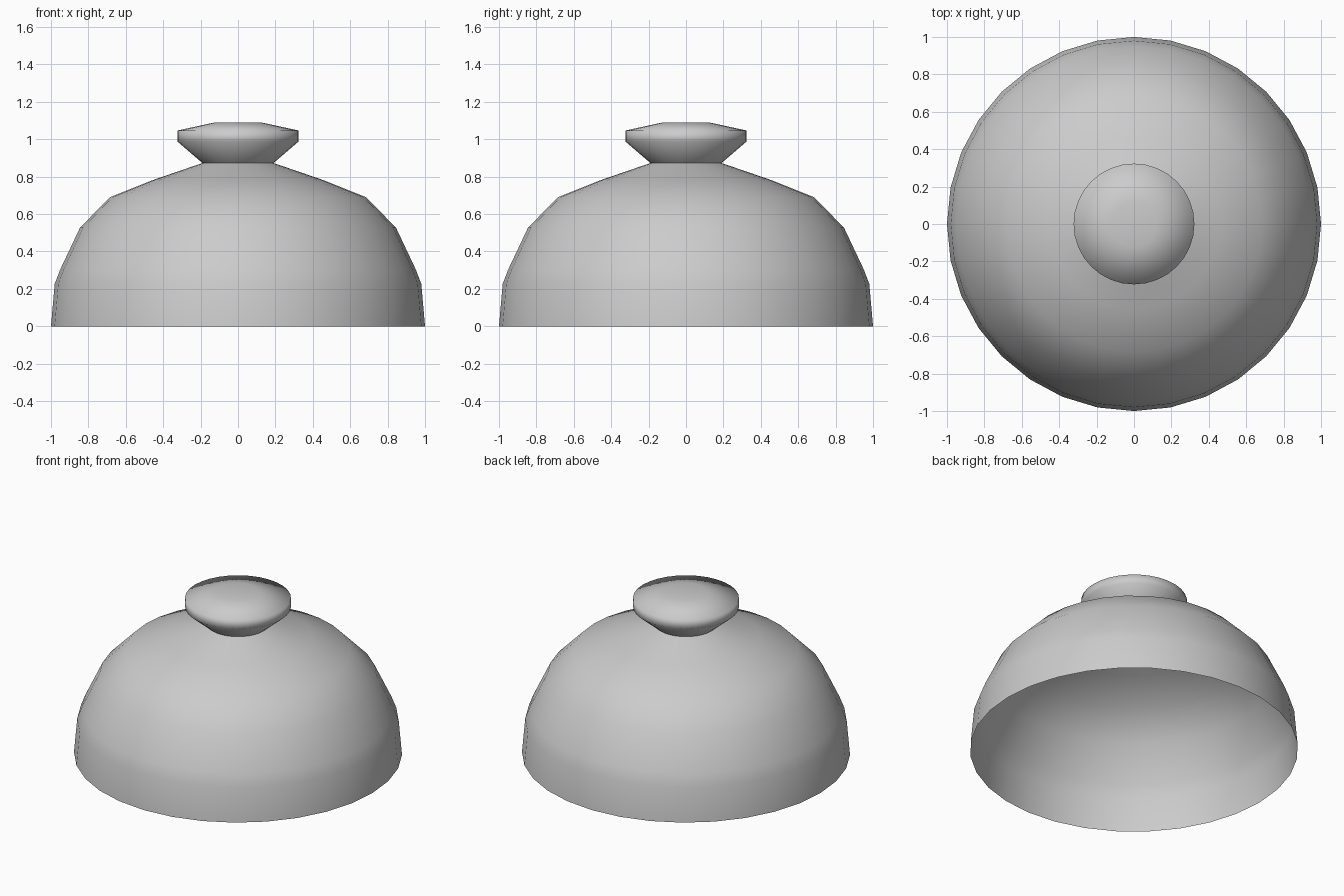
import bpy, bmesh, math

if "Cube" in bpy.data.objects:
    bpy.data.objects.remove(bpy.data.objects["Cube"])


def lathe(name, profile, segments=32):
    """Spin a (radius, height) profile around z; a zero radius closes to a pole."""
    bm = bmesh.new()
    verts = [bm.verts.new((r, 0, z)) for r, z in profile]
    edges = [bm.edges.new(pair) for pair in zip(verts, verts[1:])]
    bmesh.ops.spin(bm, geom=verts + edges, cent=(0, 0, 0), axis=(0, 0, 1),
                   angle=math.tau, steps=segments)
    bmesh.ops.remove_doubles(bm, verts=bm.verts, dist=1e-4)
    # make the open shell face outwards
    bmesh.ops.recalc_face_normals(bm, faces=bm.faces)
    if sum(f.normal.dot(f.calc_center_median()) for f in bm.faces) < 0:
        bmesh.ops.reverse_faces(bm, faces=bm.faces)
    mesh = bpy.data.meshes.new(name)
    bm.to_mesh(mesh)
    bm.free()
    obj = bpy.data.objects.new(name, mesh)
    bpy.context.collection.objects.link(obj)
    bpy.ops.object.select_all(action='DESELECT')
    obj.select_set(True)
    bpy.context.view_layer.objects.active = obj
    bpy.ops.object.shade_smooth_by_angle(angle=math.radians(85))
    return obj


# Thin dome, open underneath, flowing through a narrow neck into the knob
lathe("domed_lid_with_knob", [
    (1.0, 0.0), (0.98, 0.227), (0.95, 0.305), (0.845, 0.527), (0.685, 0.69),
    (0.455, 0.782), (0.19, 0.873),
    (0.323, 0.987), (0.323, 1.047), (0.12, 1.091), (0.0, 1.091),
])
